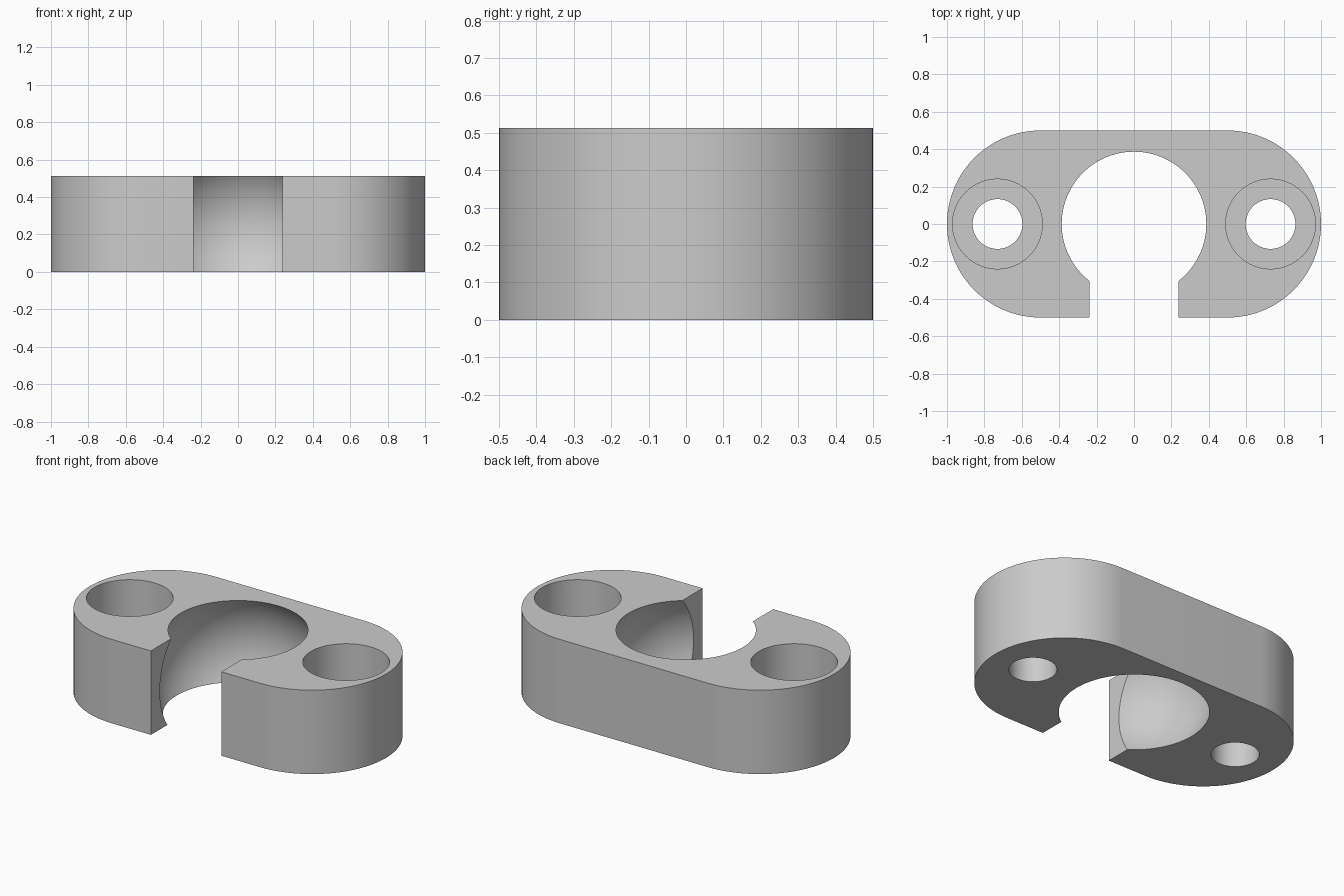
import bpy, bmesh
from math import sin, cos, pi, radians

default_cube = bpy.data.objects.get("Cube")
if default_cube:
    bpy.data.objects.remove(default_cube, do_unlink=True)

HEIGHT = 0.512
HOLE_X = 0.73

grey = bpy.data.materials.new("plain grey")
grey.use_nodes = True
grey.diffuse_color = (0.6, 0.6, 0.6, 1)
grey.node_tree.nodes["Principled BSDF"].inputs["Base Color"].default_value = (0.6, 0.6, 0.6, 1)


def make_block():
    """Extrude a rounded-end outline into the solid block."""
    steps = 48
    bm = bmesh.new()
    outline = []
    for side, start in ((1, -pi / 2), (-1, pi / 2)):
        for i in range(steps + 1):
            a = start + pi * i / steps
            outline.append(bm.verts.new((side * 0.5 + 0.5 * cos(a), 0.5 * sin(a), 0)))
    base = bm.faces.new(outline)
    top = bmesh.ops.extrude_face_region(bm, geom=[base])["geom"]
    bmesh.ops.translate(bm, vec=(0, 0, HEIGHT),
                        verts=[v for v in top if isinstance(v, bmesh.types.BMVert)])
    bmesh.ops.recalc_face_normals(bm, faces=bm.faces[:])
    mesh = bpy.data.meshes.new("clamp_block")
    bm.to_mesh(mesh)
    bm.free()
    mesh.materials.append(grey)
    obj = bpy.data.objects.new("clamp_block", mesh)
    bpy.context.collection.objects.link(obj)
    return obj


def cut(target):
    """Subtract the active cutter from the target, then discard it."""
    cutter = bpy.context.object
    cutter.hide_render = True
    cutter.data.materials.append(grey)
    mod = target.modifiers.new("cut", 'BOOLEAN')
    mod.operation = 'DIFFERENCE'
    mod.solver = 'EXACT'
    mod.object = cutter
    bpy.context.view_layer.objects.active = target
    bpy.ops.object.modifier_apply(modifier=mod.name)
    bpy.data.objects.remove(cutter, do_unlink=True)


def cut_cylinder(target, x, radius, bottom, top):
    bpy.ops.mesh.primitive_cylinder_add(vertices=64, radius=radius, depth=top - bottom,
                                        location=(x, 0, (bottom + top) / 2))
    cut(target)


block = make_block()

# Ball socket
bpy.ops.mesh.primitive_uv_sphere_add(segments=96, ring_count=48, radius=0.477,
                                     location=(0, 0, 0.233))
cut(block)

# Front slot opening into the socket
bpy.ops.mesh.primitive_cube_add(size=1, location=(0, -0.4, HEIGHT / 2))
bpy.context.object.scale = (0.476, 0.8, 1)
cut(block)

# Counterbored screw holes
for x in (-HOLE_X, HOLE_X):
    cut_cylinder(block, x, 0.133, -0.2, 0.8)
    cut_cylinder(block, x, 0.24, 0.25, 0.8)

# Smooth curved walls, crisp edges
bpy.ops.object.select_all(action='DESELECT')
block.select_set(True)
bpy.context.view_layer.objects.active = block
bpy.ops.object.shade_smooth_by_angle(angle=radians(30))
